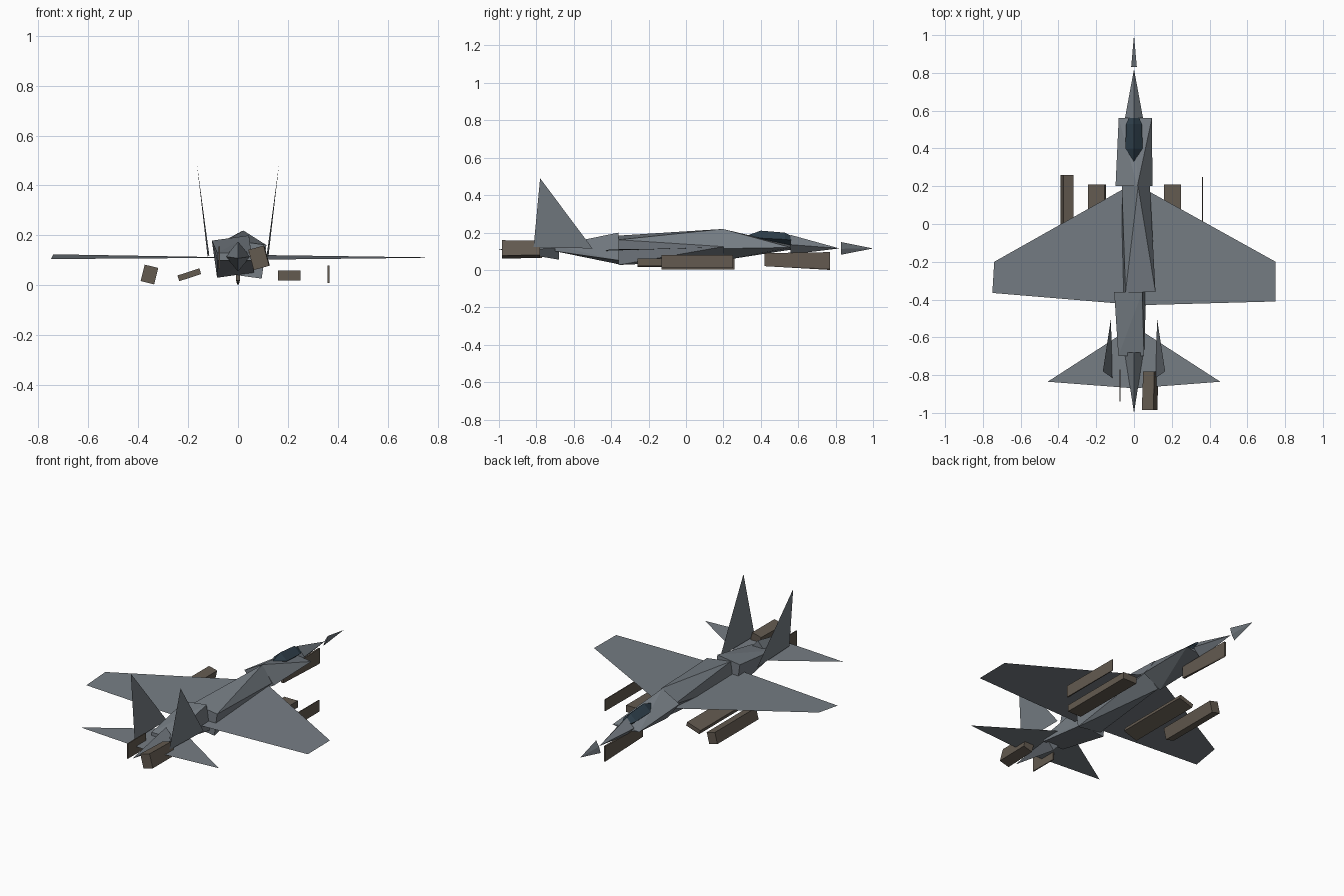
import bpy
import bmesh
from math import sin, cos, radians

default_cube = bpy.data.objects.get("Cube")
if default_cube:
    bpy.data.objects.remove(default_cube, do_unlink=True)


def make_material(name, colour):
    material = bpy.data.materials.new(name)
    material.use_nodes = True
    rgba = (*colour, 1)
    material.diffuse_color = rgba
    material.node_tree.nodes["Principled BSDF"].inputs["Base Color"].default_value = rgba
    return material


grey = make_material("airframe grey", (.18, .205, .23))
brown = make_material("store brown", (.125, .103, .08))
glass = make_material("canopy glass", (.028, .05, .07))

DIAMOND = [(1, 0), (0, 1), (-1, 0), (0, -1)]
RECTANGLE = [(1, 1), (-1, 1), (-1, -1), (1, -1)]


def finish(name, bm, material):
    """Turn a bmesh into a flat shaded object."""
    mesh = bpy.data.meshes.new(name)
    bm.to_mesh(mesh)
    bm.free()
    mesh.materials.append(material)
    obj = bpy.data.objects.new(name, mesh)
    bpy.context.scene.collection.objects.link(obj)
    return obj


def ring(shape, y, x, z, half_width, half_height, roll=0):
    """Cross-section across the y axis, rolled about its own centre."""
    c, s = cos(radians(roll)), sin(radians(roll))
    points = []
    for u, v in shape:
        u, v = u * half_width, v * half_height
        points.append((x + u * c - v * s, y, z + u * s + v * c))
    return points


def solid(name, material, *sections):
    """Faceted solid wrapped around several cross-sections."""
    bm = bmesh.new()
    for section in sections:
        for point in section:
            bm.verts.new(point)
    result = bmesh.ops.convex_hull(bm, input=bm.verts[:])
    loose = [v for v in bm.verts if not v.link_faces]
    bmesh.ops.delete(bm, geom=loose, context="VERTS")
    bmesh.ops.recalc_face_normals(bm, faces=bm.faces[:])
    return finish(name, bm, material)


def sheet(name, material, points, side=1):
    """Single thin panel; side -1 mirrors it across the centre line."""
    bm = bmesh.new()
    verts = [bm.verts.new((x * side, y, z)) for x, y, z in points]
    bm.faces.new(verts if side < 0 else verts[::-1])
    return finish(name, bm, material)


# Fuselage: faceted segments from nose to tail
solid("nose_probe", grey,
      ring(DIAMOND, .83, 0, .115, .005, .037, roll=-24),
      [(0, 1, .115)])
solid("nose_cone", grey,
      ring(DIAMOND, .56, 0, .135, .048, .052),
      [(0, .82, .115)])
solid("front_fuselage", grey,
      ring(DIAMOND, .2, 0, .135, .1, .085, roll=-12),
      ring(DIAMOND, .56, .007, .12, .088, .012))
solid("middle_fuselage", grey,
      ring(DIAMOND, .2, .01, .135, .075, .085, roll=-8),
      ring(RECTANGLE, -.36, .025, .105, .08, .068, roll=-8))
solid("rear_fuselage", grey,
      ring(RECTANGLE, -.36, -.02, .115, .075, .075, roll=8),
      ring(RECTANGLE, -.7, -.015, .115, .068, .015))
solid("tail_cone", grey,
      ring(DIAMOND, -.68, 0, .115, .05, .06),
      [(0, -1, .108)])

# Canopy: low faceted bubble with a raised middle
solid("canopy", glass,
      [(0, .33, .185), (0, .62, .15)],
      ring(DIAMOND, .4, 0, .17, .045, .04),
      ring(DIAMOND, .53, 0, .163, .042, .036))

# Wings: slightly twisted panels
sheet("left_wing", grey,
      [(.03, .2, .122), (.03, -.43, .102), (.75, -.41, .11), (.75, -.2, .112)])
sheet("right_wing", grey,
      [(.03, .2, .112), (.03, -.425, .11), (.75, -.365, .105), (.74, -.2, .124)],
      side=-1)

# Tailplanes and upright fins
for label, side in (("left", 1), ("right", -1)):
    sheet(label + "_tailplane", grey,
          [(0, -.54, .11), (0, -.87, .11), (.457, -.835, .11)], side)
    sheet(label + "_fin", grey,
          [(.122, -.5, .115), (.165, -.78, .49), (.115, -.815, .12)], side)

# Stores under the wings
solid("right_outer_store", brown,
      ring(RECTANGLE, .26, -.355, .043, .028, .034, roll=-14),
      ring(RECTANGLE, -.13, -.355, .043, .028, .034, roll=-14))
solid("right_inner_store", brown,
      ring(RECTANGLE, .21, -.195, .042, .046, .012, roll=18),
      ring(RECTANGLE, -.26, -.195, .042, .046, .012, roll=18))
solid("left_inner_store", brown,
      ring(RECTANGLE, .21, .205, .04, .045, .02),
      ring(RECTANGLE, -.26, .205, .04, .045, .02))
solid("left_outer_store", brown,
      ring(RECTANGLE, .25, .362, .045, .002, .035),
      ring(RECTANGLE, -.13, .362, .045, .004, .035))

# Intake blade under the nose
solid("intake_blade", brown,
      ring(RECTANGLE, .77, 0, .052, .005, .043),
      ring(RECTANGLE, .42, 0, .055, .008, .035),
      [(0, .77, 0)])

# Exhausts beside the tail cone
solid("left_exhaust", brown,
      ring(RECTANGLE, -.985, .083, .11, .032, .042, roll=15),
      ring(RECTANGLE, -.78, .088, .11, .03, .04, roll=15))
solid("right_exhaust", brown,
      ring(RECTANGLE, -.94, -.075, .11, .003, .045),
      ring(RECTANGLE, -.77, -.075, .11, .003, .045))
